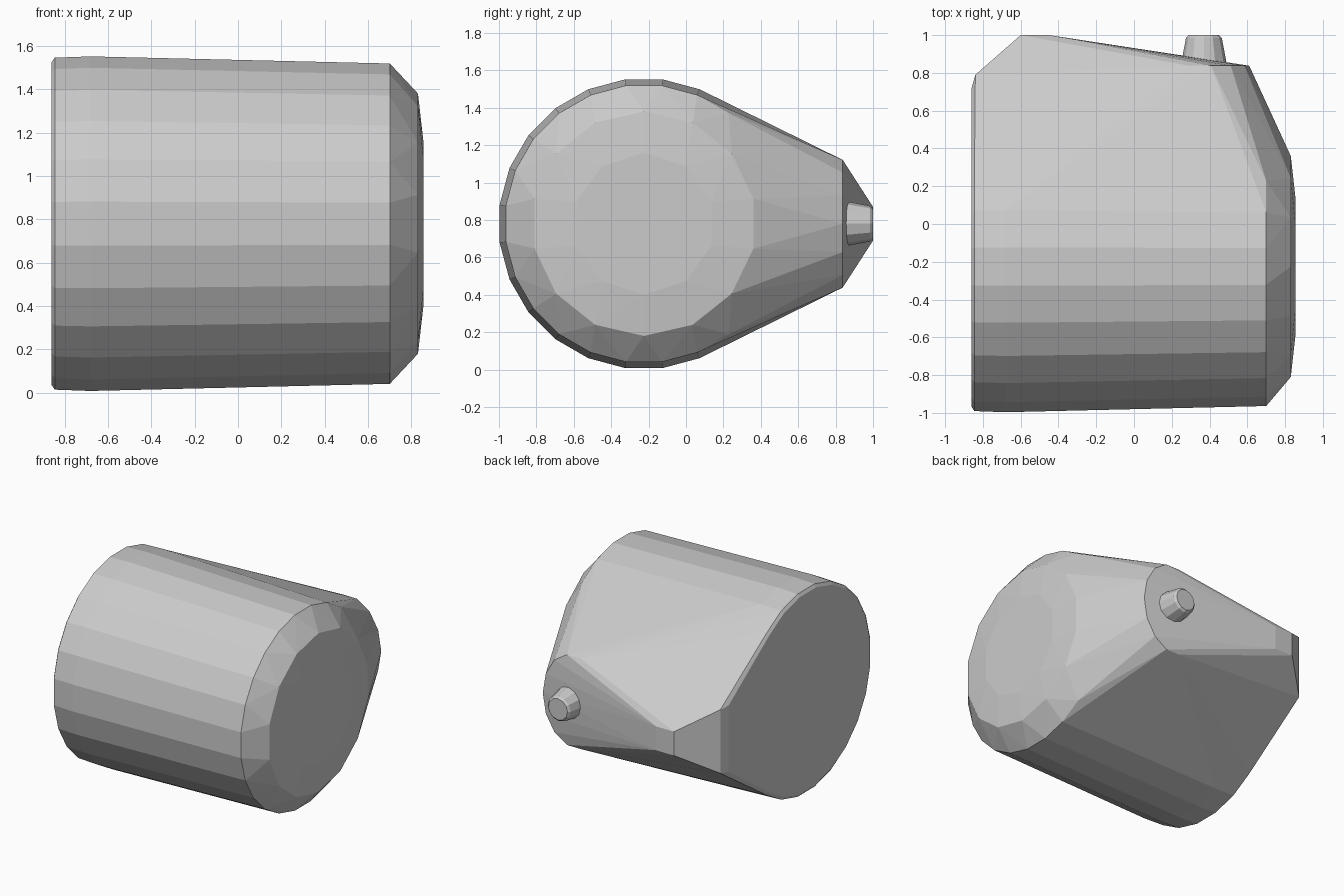
import bpy, bmesh
from math import sin, cos, pi

if "Cube" in bpy.data.objects:
    bpy.data.objects.remove(bpy.data.objects["Cube"])

CY, CZ = -0.225, 0.78


def ring(x, r, n, cy=CY, phase=0.5):
    """Circle of points facing along x."""
    return [(x, cy + r * cos(2 * pi * (i + phase) / n), CZ + r * sin(2 * pi * (i + phase) / n))
            for i in range(n)]


def mirrored(points):
    """Points given as x, y, half height; copied above and below the middle."""
    return [(x, y, CZ + s * h) for x, y, h in points for s in (-1, 1)]


def hull_object(name, points):
    bm = bmesh.new()
    for p in points:
        bm.verts.new(p)
    res = bmesh.ops.convex_hull(bm, input=bm.verts)
    loose = [v for v in bm.verts if not v.link_faces]
    bmesh.ops.delete(bm, geom=loose, context='VERTS')
    bmesh.ops.recalc_face_normals(bm, faces=bm.faces)
    me = bpy.data.meshes.new(name)
    bm.to_mesh(me)
    bm.free()
    ob = bpy.data.objects.new(name, me)
    bpy.context.collection.objects.link(ob)
    return ob


# Drum-shaped body: rim, tapering barrel and bevelled, slightly domed end
pts = ring(-0.86, 0.75, 24) + ring(-0.845, 0.772, 24) + ring(-0.68, 0.778, 24)
pts += ring(0.70, 0.745, 24) + ring(0.83, 0.6, 14) + ring(0.855, 0.38, 10)

# Back bulge: wedge corner at the left end and its blunt ridge
pts += mirrored([(-0.86, 0.72, 0.25), (-0.84, 0.79, 0.24),
                 (-0.60, 1.0, 0.09), (-0.45, 1.0, 0.09)])

# Rounded back pad that carries the knob
pts += [(0.35 + 0.26 * cos(2 * pi * i / 14), 0.838, CZ + 0.35 * sin(2 * pi * i / 14))
        for i in range(14)]
hull_object("body", pts)

# Tapered knob with a small bevel at the tip
knob = []
for y, r in ((0.80, 0.13), (0.985, 0.095), (1.0, 0.08)):
    knob += [(0.37 + r * cos(2 * pi * i / 12), y, CZ + r * sin(2 * pi * i / 12)) for i in range(12)]
hull_object("knob", knob)
